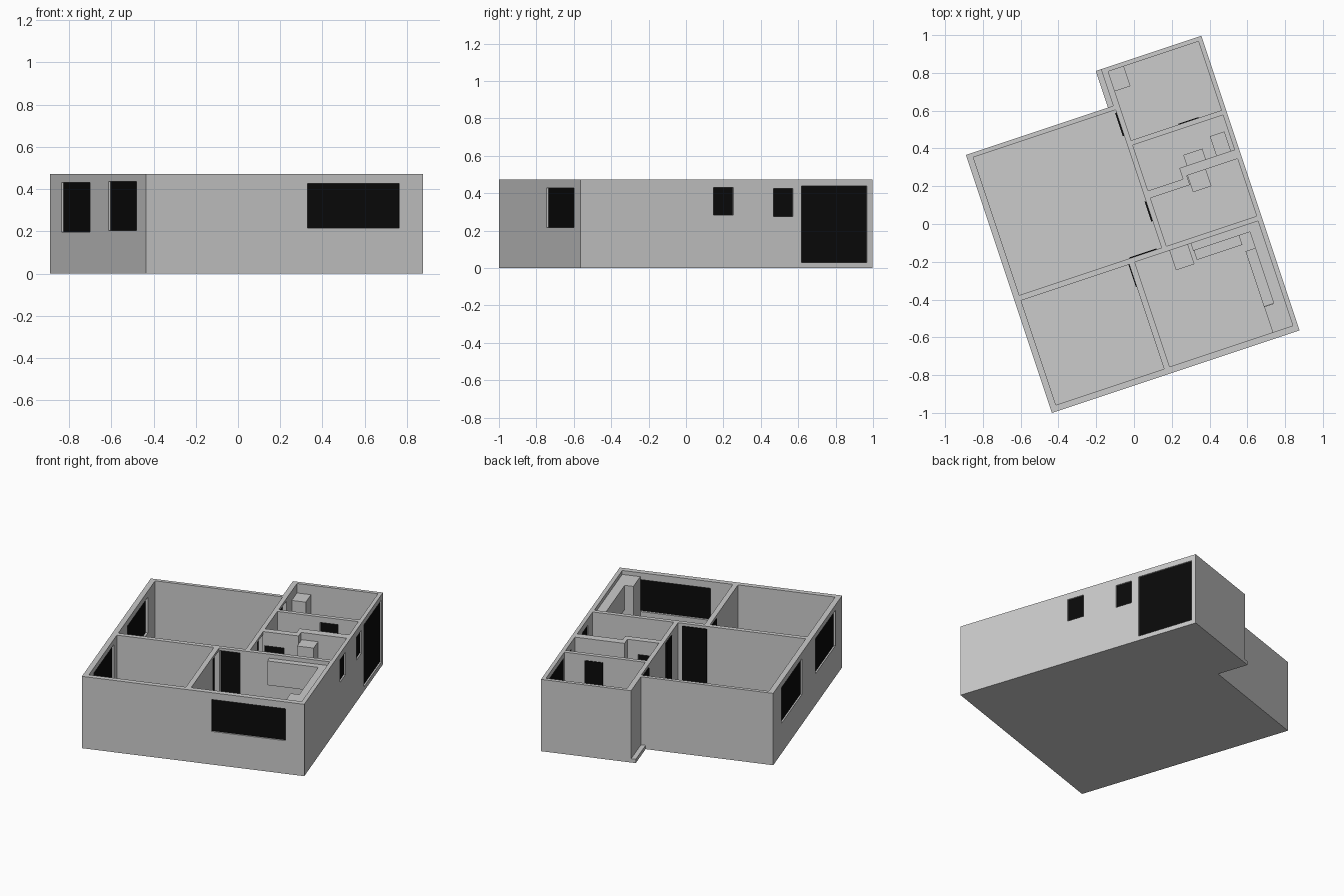
import bpy, bmesh, math
from mathutils import Matrix

if "Cube" in bpy.data.objects:
    bpy.data.objects.remove(bpy.data.objects["Cube"])

# The plan is drawn square (u along the front, v along depth), then turned into place
PLACE = Matrix.Translation((-0.435, -1.0, 0)) @ Matrix.Rotation(math.radians(18.43), 4, 'Z')
FLOOR, TOP = 0.025, 0.472

black = bpy.data.materials.new("black_panel")
black.diffuse_color = (0.003, 0.003, 0.003, 1)
black.use_nodes = True
black.node_tree.nodes["Principled BSDF"].inputs["Base Color"].default_value = black.diffuse_color


def prisms(name, shapes, mat=None):
    """One object made of vertical prisms: (outline points, z low, z high)."""
    bm = bmesh.new()
    for pts, z0, z1 in shapes:
        face = bm.faces.new([bm.verts.new((u, v, z0)) for u, v in pts])
        ext = bmesh.ops.extrude_face_region(bm, geom=[face])
        for g in ext["geom"]:
            if isinstance(g, bmesh.types.BMVert):
                g.co.z = z1
    bmesh.ops.recalc_face_normals(bm, faces=bm.faces)
    me = bpy.data.meshes.new(name)
    bm.to_mesh(me)
    bm.free()
    ob = bpy.data.objects.new(name, me)
    bpy.context.collection.objects.link(ob)
    ob.matrix_world = PLACE
    if mat:
        me.materials.append(mat)
    return ob


def rect(u0, u1, v0, v1):
    return [(u0, v0), (u1, v0), (u1, v1), (u0, v1)]


def box(name, u0, u1, v0, v1, z0, z1, mat=None):
    return prisms(name, [(rect(u0, u1, v0, v1), z0, z1)], mat)


def cut(ob, cutter):
    cutter.hide_render = True
    bpy.context.view_layer.objects.active = ob
    m = ob.modifiers.new("cut", 'BOOLEAN')
    m.operation, m.solver, m.object = 'DIFFERENCE', 'EXACT', cutter
    bpy.ops.object.modifier_apply(modifier=m.name)
    bpy.data.objects.remove(cutter)


# Floor slab, with a narrow sill along the notch
W, D = 1.382, 1.644
prisms("floor", [([(0, 0), (W, 0), (W, D), (.793, D), (.793, 1.439), (0, 1.439)], 0, FLOOR)])

# Walls: solid block with the rooms taken out
walls = prisms("walls", [([(0, 0), (W, 0), (W, D), (.822, D), (.822, 1.439), (0, 1.439)], FLOOR, TOP)])
rooms = [
    rect(.034, .827, .646, 1.415),
    rect(.034, .637, .033, .616),
    rect(.669, 1.356, .035, .618),
    rect(.855, 1.358, 1.236, 1.62),
    [(.855, .955), (1.05, .955), (1.05, 1.016), (1.358, 1.016), (1.358, 1.209), (.855, 1.209)],
    [(.855, .646), (1.358, .646), (1.358, .966), (1.075, .966), (1.075, .914), (.855, .914)],
]
cut(walls, prisms("room_cutter", [(r, -.1, .7) for r in rooms]))

# Openings: name, hole in plan, pane in plan, z range
openings = []
for i, (v0, v1, z0, z1) in enumerate([(.142, .56, .205, .437), (.838, 1.265, .197, .432)]):
    openings.append((f"left_window_{i}", (-.01, .045, v0, v1), (.01, .02, v0, v1), z0, z1))
for i, (v0, v1, z0, z1) in enumerate([(.748, .86, .283, .43), (1.086, 1.196, .275, .425),
                                      (1.244, 1.613, .03, .437)]):
    openings.append((f"right_window_{i}", (1.34, 1.40, v0, v1), (1.362, 1.372, v0, v1), z0, z1))
openings.append(("front_window", (.806, 1.265, -.01, .045), (.806, 1.265, .01, .02), .217, .427))
doors = [
    ("hall_door", (.672, .80, .61, .655), (.649, .80, .643, .651), .455),
    ("bedroom_door", (.632, .68, .491, .612), (.633, .641, .491, .616), .455),
    ("utility_door", (.822, .86, .795, .905), (.820, .829, .795, .905), .455),
    ("back_room_door", (.822, .86, 1.27, 1.40), (.820, .829, 1.27, 1.40), .455),
    ("bath_door", (1.119, 1.231, 1.20, 1.24), (1.119, 1.231, 1.232, 1.240), .435),
    ("inner_door", (.862, .985, .905, .96), (.862, .985, .93, .938), .38),
]
openings += [(n, h, p, FLOOR, z) for n, h, p, z in doors]
for name, hole, pane, z0, z1 in openings:
    low = z0 if z0 > FLOOR else 0
    cut(walls, box("opening_cutter", *hole, low, z1))
    box(name, *pane, z0, z1, black)

# Kitchen fittings
box("kitchen_low_unit", .862, .965, .509, .618, FLOOR, .178)
box("kitchen_counter", .985, 1.131, .525, .618, FLOOR, .178)
box("kitchen_stove", 1.131, 1.238, .525, .618, FLOOR, .178)
box("side_counter", 1.243, 1.356, .179, .488, FLOOR, .178)
box("tall_cabinet", 1.244, 1.356, .035, .178, FLOOR, .446)
prisms("wall_cabinets", [([(.981, .618), (.981, .577), (1.298, .577), (1.298, .178),
                           (1.356, .178), (1.356, .618)], .287, .446)])

# Bathroom, utility and back room fittings
box("bath_basin", 1.092, 1.198, 1.016, 1.075, .13, .18)
box("bath_seat", 1.257, 1.338, 1.016, 1.125, FLOOR, .11)
box("utility_tall_box", 1.078, 1.181, .872, .966, FLOOR, .425)
box("back_room_closet", .855, .942, 1.51, 1.62, FLOOR, .41)
